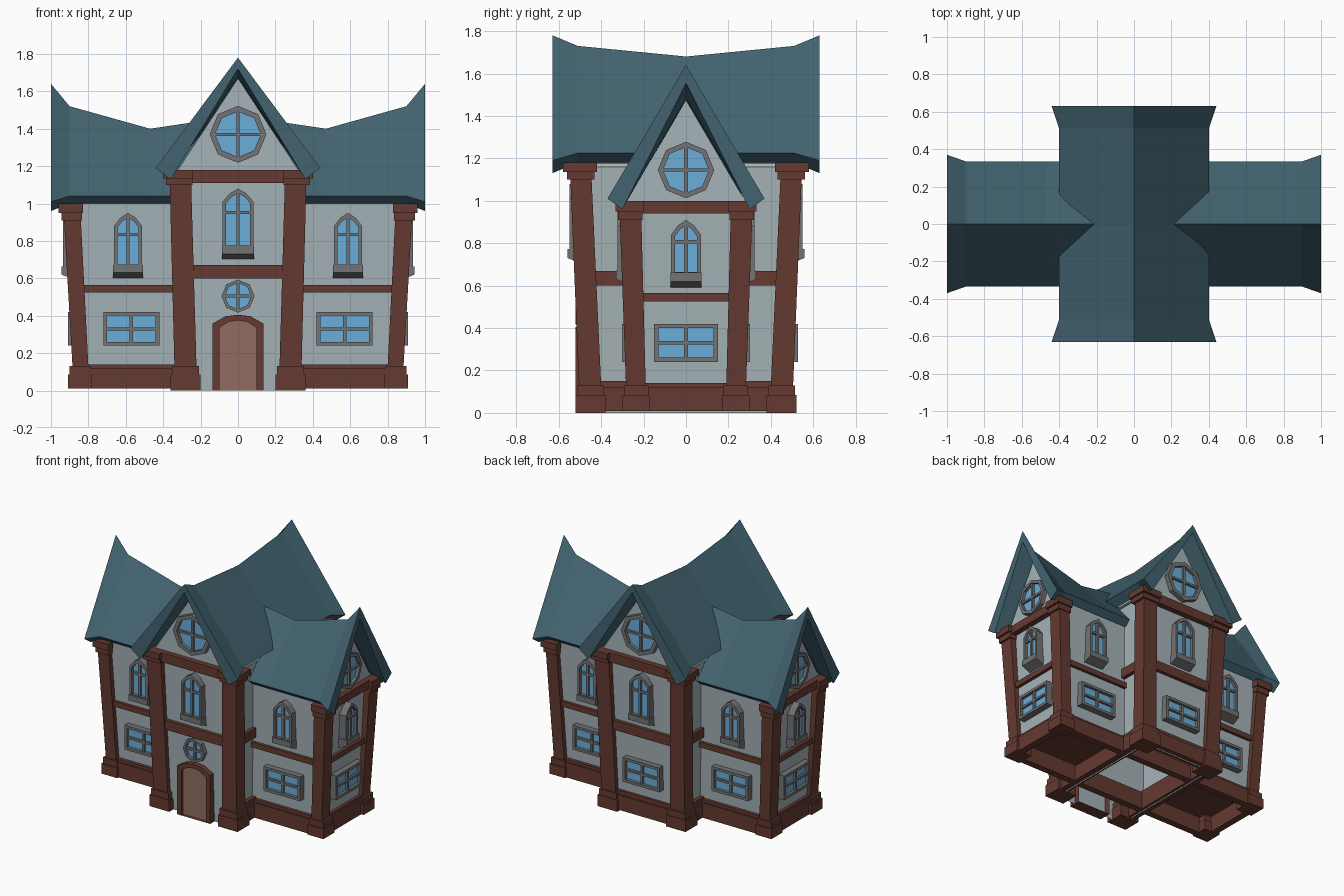
import bpy, bmesh, math

if "Cube" in bpy.data.objects:
    bpy.data.objects.remove(bpy.data.objects["Cube"])


def material(name, hexcol):
    def lin(c):
        c /= 255
        return c / 12.92 if c < 0.04045 else ((c + 0.055) / 1.055) ** 2.4
    m = bpy.data.materials.new(name)
    m.diffuse_color = (*[lin(int(hexcol[i:i + 2], 16)) for i in (0, 2, 4)], 1)
    m.use_nodes = True
    m.node_tree.nodes["Principled BSDF"].inputs["Base Color"].default_value = m.diffuse_color
    return m


ROOF = material("slate_teal", "426370")
WALL = material("pale_plaster", "A5B3B7")
WOOD = material("red_brown_timber", "653A31")
STONE = material("grey_frame", "737373")
GLASS = material("blue_glass", "6BADD8")
DOOR = material("door_brown", "916C61")


def loft(name, rings, mat, mirror="", caps=True, closed=True):
    """Skin a list of equal-length point rings; mirror over the named axes."""
    bm = bmesh.new()
    vs = [[bm.verts.new(p) for p in r] for r in rings]
    n = len(rings[0])
    for a, b in zip(vs, vs[1:]):
        for i in range(n if closed else n - 1):
            j = (i + 1) % n
            bm.faces.new((a[i], a[j], b[j], b[i]))
    if caps:
        bm.faces.new(vs[0])
        if len(vs) > 1:
            bm.faces.new(vs[-1])
    bmesh.ops.recalc_face_normals(bm, faces=bm.faces)
    me = bpy.data.meshes.new(name)
    bm.to_mesh(me)
    bm.free()
    me.materials.append(mat)
    ob = bpy.data.objects.new(name, me)
    bpy.context.collection.objects.link(ob)
    if mirror:
        mod = ob.modifiers.new("mirror", "MIRROR")
        mod.use_axis = ("x" in mirror, "y" in mirror, False)
        mod.use_mirror_merge = False
    return ob


def rect(z, x0, x1, y0, y1):
    return [(x0, y0, z), (x1, y0, z), (x1, y1, z), (x0, y1, z)]


def box(name, x0, x1, y0, y1, z0, z1, mat, mirror=""):
    return loft(name, [rect(z0, x0, x1, y0, y1), rect(z1, x0, x1, y0, y1)], mat, mirror)


# ---- plaster walls, leaning outwards, open below
loft("centre_walls", [rect(0, -.29, .29, -.47, .47), rect(1.18, -.325, .325, -.51, .51)], WALL, caps=False)
loft("wing_walls", [rect(.01, -.85, .85, -.245, .245), rect(1.02, -.89, .89, -.28, .28)], WALL, caps=False)
loft("centre_gables", [[(-.335, y, 1.16), (.335, y, 1.16), (0, y, 1.67)] for y in (-.51, .51)], WALL)
loft("wing_gables", [[(x, -.29, .98), (x, .29, .98), (x, 0, 1.475)] for x in (.86, .89)], WALL, "x")


# ---- roofs: ridge, outer eave, inner eave, inner ridge at each station
def roof_ring(t, top, inner, w, zw, wi, zi, along_y):
    pts = [(0, top), (w, zw), (wi, zi), (0, inner), (-wi, zi), (-w, zw)]
    return [(u, t, z) if along_y else (t, u, z) for u, z in pts]


def roof(name, stations, along_y):
    full = [(-s[0], *s[1:]) for s in stations] + [s for s in reversed(stations) if s[0] > 0]
    loft(name, [roof_ring(*s, along_y) for s in full], ROOF, caps=True)


roof("centre_roof", [(.63, 1.78, 1.72, .44, 1.19, .36, 1.13),
                     (.51, 1.73, 1.675, .40, 1.225, .34, 1.18),
                     (0, 1.68, 1.62, .40, 1.225, .34, 1.18)], True)
roof("wing_roof", [(1.0, 1.64, 1.555, .37, 1.01, .30, .96),
                   (.90, 1.52, 1.48, .335, 1.04, .29, 1.0),
                   (.47, 1.40, 1.34, .335, 1.04, .29, 1.0),
                   (.20, 1.44, 1.38, .335, 1.04, .29, 1.0)], False)


# ---- corner pillars with stepped foot and cap
def pillar(name, steps):
    loft(name, [rect(*s) for s in steps], WOOD, "xy")


pillar("centre_pillar", [(0, .20, .36, .38, .52), (.085, .20, .36, .38, .52),
                         (.085, .208, .352, .388, .514), (.13, .208, .352, .388, .514),
                         (.13, .222, .34, .40, .505), (1.10, .25, .365, .445, .545),
                         (1.10, .242, .385, .432, .56), (1.135, .242, .385, .432, .56),
                         (1.135, .24, .40, .42, .58), (1.18, .24, .40, .42, .58)])
pillar("wing_pillar", [(.01, .78, .91, .17, .30), (.085, .78, .91, .17, .30),
                       (.085, .787, .902, .177, .293), (.13, .787, .902, .177, .293),
                       (.13, .80, .885, .19, .283), (.91, .84, .93, .21, .312),
                       (.91, .835, .945, .204, .32), (.95, .835, .945, .204, .32),
                       (.95, .83, .96, .198, .333), (1.0, .83, .96, .198, .333)])

# ---- timber bands
box("centre_mid_beam", -.335, .335, -.518, .518, .60, .67, WOOD)
box("wing_mid_beam", -.895, .895, -.285, .285, .525, .565, WOOD)
box("centre_top_beam", -.27, .27, -.55, .55, 1.11, 1.18, WOOD)
box("wing_top_beam", -.93, .93, -.225, .225, .94, 1.0, WOOD)


def inset_rect(z, d):
    return rect(z, -.89 + d, .89 - d, -.285 + d, .285 - d)


loft("wing_skirting", [inset_rect(z, d) for z, d in
                       ((.14, .05), (.01, .05), (.01, 0), (.12, 0), (.12, .012), (.14, .012), (.14, .05))],
     WOOD, caps=False)
box("wing_floor", .33, .84, -.24, .24, .13, .14, WOOD, "x")
for nm, z0, z1, d in (("lower", .01, .12, 0), ("upper", .12, .15, .012)):
    box("centre_side_skirting_" + nm, .27, .335 - d, -.40, .40, z0, z1, WOOD, "x")
    box("centre_back_skirting_" + nm, -.22, .22, .44, .505 - d, z0, z1, WOOD)


# ---- windows: local (u, z) outlines placed on a side at depth v
def placer(side, centre, wall):
    return {"front": lambda u, v, z: (centre + u, -wall - v, z),
            "back": lambda u, v, z: (centre + u, wall + v, z),
            "end": lambda u, v, z: (wall + v, centre + u, z)}[side]


def framed(name, P, outer, inner, d, mirror, frame=STONE, fill=GLASS):
    g = d - .022
    layers = ((outer, -.05), (outer, d), (inner, d), (inner, g - .005))
    loft(name + "_frame", [[P(u, v, z) for u, z in pts] for pts, v in layers], frame, mirror, caps=False)
    loft(name + "_pane", [[P(u, g, z) for u, z in inner]], fill, mirror)


def bar(name, P, u0, u1, z0, z1, d, mirror):
    loft(name, [[P(u, v, z) for u, z in ((u0, z0), (u1, z0), (u1, z1), (u0, z1))]
                for v in (d - .03, d - .006)], STONE, mirror)


def cross(name, P, w, z0, z1, zbar, d, mirror):
    bar(name + "_mullion", P, -.009, .009, z0, z1, d, mirror)
    bar(name + "_transom", P, -w, w, zbar - .008, zbar + .008, d, mirror)


def rect_window(name, P, mirror, zc=.33, w=.15, h=.09, d=.045):
    def o(e):
        return [(-w + e, zc - h + e), (w - e, zc - h + e), (w - e, zc + h - e), (-w + e, zc + h - e)]
    framed(name, P, o(0), o(.02), d, mirror)
    cross(name, P, w - .02, zc - h + .02, zc + h - .02, zc, d, mirror)


def round_window(name, P, zc, r, rim, d, mirror):
    def o(q):
        return [(q * math.cos(i * math.pi / 4), zc + q * math.sin(i * math.pi / 4)) for i in range(8)]
    framed(name, P, o(r), o(r - rim), d, mirror)
    q = r - rim
    cross(name, P, q, zc - q, zc + q, zc, d, mirror)


def arch(w, zb, zs, zt):
    return [(-w, zb), (w, zb), (w, zs), (.55 * w, zs + .62 * (zt - zs)), (0, zt),
            (-.55 * w, zs + .62 * (zt - zs)), (-w, zs)]


def arch_window(name, P, zb, zt, w, mirror, d=.055):
    s = zb + .075
    framed(name, P, arch(w, s - .02, zt - .07, zt), arch(w - .018, s, zt - .078, zt - .025), d, mirror)
    cross(name, P, w - .018, s, zt - .025, s + .58 * (zt - s), d, mirror)
    # sill with sloping underside
    e = w + .004
    loft(name + "_sill", [[P(-e, -.05, z), P(e, -.05, z), P(e, v, z), P(-e, v, z)]
                          for z, v in ((zb, -.01), (zb + .03, d + .008), (zb + .072, d + .008))], STONE, mirror)


rect_window("wing_lower_window", placer("front", .57, .257), "xy")
arch_window("wing_upper_window", placer("front", .588, .268), .60, .95, .075, "xy")
rect_window("end_lower_window", placer("end", 0, .865), "x")
arch_window("end_upper_window", placer("end", 0, .88), .59, .91, .07, "x")
round_window("end_gable_window", placer("end", 0, .89), 1.145, .133, .025, .035, "x")
arch_window("centre_upper_window", placer("front", 0, .495), .70, 1.08, .082, "y")
round_window("centre_gable_window", placer("front", 0, .51), 1.37, .152, .03, .035, "y")
round_window("door_window", placer("front", 0, .485), .505, .088, .018, .035, "")
rect_window("back_lower_window", placer("back", 0, .482), "")


# ---- front door
def door_outline(w, zs, zt):
    return [(-w, 0), (w, 0), (w, zs), (.5 * w, zt - .008), (0, zt), (-.5 * w, zt - .008), (-w, zs)]


framed("door", placer("front", 0, .475), door_outline(.136, .358, .405),
       door_outline(.10, .335, .375), .045, "", WOOD, DOOR)
